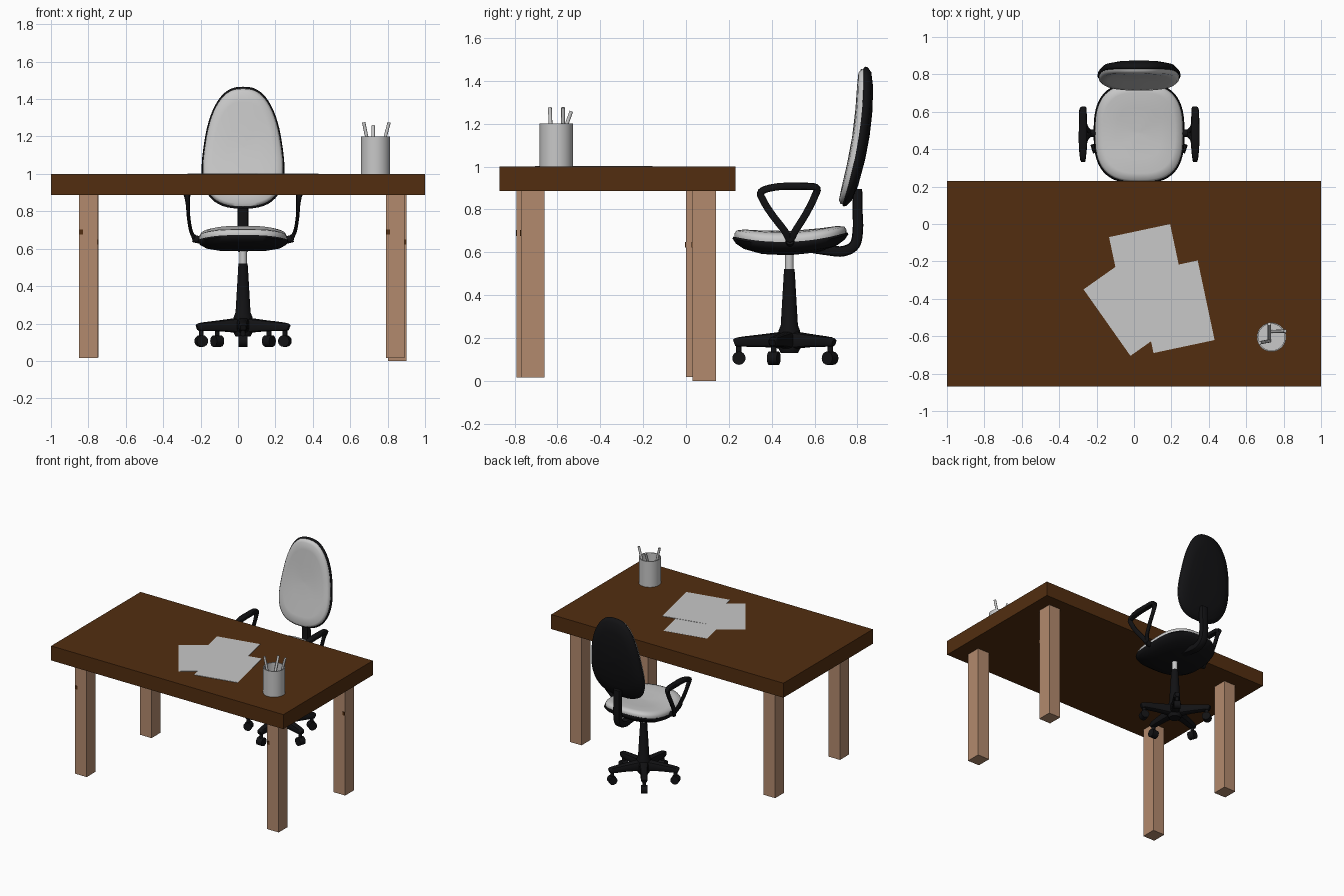
import bpy, bmesh, math
from mathutils import Vector, Matrix

if "Cube" in bpy.data.objects:
    bpy.data.objects.remove(bpy.data.objects["Cube"])


def material(name, rgb):
    m = bpy.data.materials.new(name)
    m.diffuse_color = (*rgb, 1)
    m.use_nodes = True
    m.node_tree.nodes["Principled BSDF"].inputs["Base Color"].default_value = m.diffuse_color
    return m


WOOD_DARK = material("dark wood", (0.085, 0.027, 0.005))
WOOD_LIGHT = material("light wood", (0.45, 0.255, 0.155))
BLACK = material("black plastic", (0.006, 0.006, 0.007))
GREY = material("light grey", (0.58, 0.58, 0.58))
CHAIR = Vector((0.027, 0.482, 0))


def finish(name, bm, mat, loc=(0, 0, 0), rot=0.0, smooth=None):
    bmesh.ops.recalc_face_normals(bm, faces=bm.faces)
    me = bpy.data.meshes.new(name)
    bm.to_mesh(me)
    bm.free()
    me.materials.append(mat)
    if smooth:
        me.shade_smooth()
        me.set_sharp_from_angle(angle=math.radians(smooth))
    ob = bpy.data.objects.new(name, me)
    ob.location = loc
    ob.rotation_euler.z = rot
    bpy.context.collection.objects.link(ob)
    return ob


def box(name, lo, hi, mat, loc=(0, 0, 0), rot=0.0):
    bm = bmesh.new()
    bmesh.ops.create_cube(bm, size=1)
    for v in bm.verts:
        v.co = Vector([(a + b) / 2 + c * (b - a) for a, b, c in zip(lo, hi, v.co)])
    return finish(name, bm, mat, loc, rot)


def skin(name, rings, mat, loc=(0, 0, 0), rot=0.0, cyclic=False, smooth=40):
    """Join equal rings of points into a closed surface."""
    bm = bmesh.new()
    vs = [[bm.verts.new(p) for p in r] for r in rings]
    n = len(vs[0])
    pairs = list(zip(vs, vs[1:])) + ([(vs[-1], vs[0])] if cyclic else [])
    for a, b in pairs:
        for i in range(n):
            j = (i + 1) % n
            bm.faces.new((a[i], a[j], b[j], b[i]))
    if not cyclic:
        bm.faces.new(vs[0])
        bm.faces.new(vs[-1])
    return finish(name, bm, mat, loc, rot, smooth)


def lathe(name, profile, mat, loc, n=32):
    rings = [[(r * math.cos(2 * math.pi * i / n), r * math.sin(2 * math.pi * i / n), z)
              for i in range(n)] for r, z in profile]
    return skin(name, rings, mat, loc)


def rod(name, a, b, r, mat, loc=(0, 0, 0), rot=0.0, n=16):
    a, b = Vector(a), Vector(b)
    q = (b - a).to_track_quat('Z', 'Y')
    ring = [q @ Vector((r * math.cos(2 * math.pi * i / n), r * math.sin(2 * math.pi * i / n), 0))
            for i in range(n)]
    return skin(name, [[a + p for p in ring], [b + p for p in ring]], mat, loc, rot)


def power(c, e):
    return math.copysign(abs(c) ** e, c)


def sweep(name, pts, mat, loc, rot=0.0, cyclic=False, steps=5):
    """Sweep a rounded strap along (x, y, z, width in x, thickness) points."""
    P = [Vector(p) for p in pts]
    n = len(P)
    get = (lambda i: P[i % n]) if cyclic else (lambda i: P[max(0, min(n - 1, i))])
    path = []
    for i in range(n if cyclic else n - 1):
        a, b, c, d = (get(i + k) for k in (-1, 0, 1, 2))
        for s in range(steps):
            t = s / steps
            path.append(0.5 * (2 * b + (c - a) * t + (2 * a - 5 * b + 4 * c - d) * t * t
                               + (3 * b - a - 3 * c + d) * t ** 3))
    if not cyclic:
        path.append(P[-1])
    rings, m = [], len(path)
    for i, p in enumerate(path):
        q0 = path[(i - 1) % m if cyclic else max(0, i - 1)]
        q1 = path[(i + 1) % m if cyclic else min(m - 1, i + 1)]
        t = Vector((0, q1[1] - q0[1], q1[2] - q0[2])).normalized()
        nor = Vector((1, 0, 0)).cross(t)
        ring = []
        for k in range(12):
            g = 2 * math.pi * (k + 0.5) / 12
            ring.append(Vector(p[:3]) + Vector((power(math.cos(g), 0.6) * p[3] / 2, 0, 0))
                        + nor * power(math.sin(g), 0.6) * p[4] / 2)
        rings.append(ring)
    return skin(name, rings, mat, loc, rot, cyclic)


# desk
box("desk_top", (-1, -0.87, 0.887), (1, 0.23, 1.0), WOOD_DARK)
for name, x, y, z in (("front_left_leg", -0.85, -0.79, 0.015), ("front_right_leg", 0.79, -0.77, 0.015),
                      ("back_left_leg", -0.845, 0.0, 0.018), ("back_right_leg", 0.802, 0.03, 0.0)):
    box(name, (x, y, z), (x + 0.1, y + 0.11, 0.89), WOOD_LIGHT)
    # small dark knot on the front face of the leg
    kx, kz = (x + 0.002, 0.69) if "front" in name else (x + 0.078, 0.635)
    box(name + "_knot", (kx, y - 0.004, kz - 0.013), (kx + 0.02, y + 0.003, kz + 0.013), WOOD_DARK)

# paper sheets
for i, (x, y, a) in enumerate(((0.075, -0.248, 12), (-0.008, -0.431, 35.2), (0.2225, -0.4425, 12))):
    box(f"paper_{i + 1}", (-0.167, -0.2175, 0), (0.167, 0.2175, 0.001 + 0.001 * i), GREY,
        (x, y, 1.0), math.radians(a))

# pen cup and pens
CUP = (0.735, -0.605, 1.0)
lathe("pen_cup", [(0.001, 0), (0.078, 0), (0.078, 0.2), (0.071, 0.2), (0.071, 0.01), (0.001, 0.01)], GREY, CUP)
for i, (a, b) in enumerate((((-0.01, -0.02, 0.02), (-0.063, -0.03, 0.275)),
                            ((0.005, 0.03, 0.02), (0.073, 0.032, 0.275)),
                            ((-0.012, -0.015, 0.02), (-0.012, 0.07, 0.258)))):
    rod(f"pen_{i + 1}", a, b, 0.009, GREY, CUP, n=10)

# chair seat: rounded outline, bowed from front to back
N = 56
ANG = [2 * math.pi * i / N for i in range(N)]


def seat_ring(s, dz):
    ring = []
    for a in ANG:
        u, v = s * power(math.cos(a), 0.72), s * power(math.sin(a), 0.72)
        ring.append((0.243 * u, 0.005 + 0.27 * v, 0.647 + 0.035 * v * v + 0.01 * v + dz))
    return ring


def seat_part(name, layers, mat):
    skin(name, [seat_ring(*l) for l in layers], mat, CHAIR, smooth=60)


seat_part("seat_shell", [(0.02, -0.06), (0.5, -0.058), (0.8, -0.046), (0.94, -0.028),
                         (1.0, -0.008), (0.985, 0.002), (0.9, 0.002), (0.02, 0.002)], BLACK)
seat_part("seat_cushion", [(0.02, 0.0), (0.9, 0.0), (0.965, 0.0), (0.97, 0.016), (0.93, 0.034), (0.8, 0.045),
                           (0.5, 0.051), (0.02, 0.053)], GREY)


# chair backrest: tapered outline, leaning back
def back_ring(s, dy):
    ring = []
    for a in ANG:
        c, w = power(math.cos(a), 0.77), power(math.sin(a), 0.77)
        x = s * c * (0.212 - 0.045 * w)
        w *= s
        ring.append((x, 0.81 + 0.05 * w - 0.028 * w * w + dy - CHAIR.y, 1.14 + 0.326 * w))
    return ring


def back_part(name, layers, mat):
    skin(name, [back_ring(*l) for l in layers], mat, CHAIR, smooth=60)


back_part("backrest_shell", [(0.02, -0.004), (0.9, -0.004), (0.98, -0.004), (1.0, 0.004), (0.99, 0.016),
                             (0.92, 0.032), (0.7, 0.042), (0.35, 0.045), (0.02, 0.046)], BLACK)
back_part("backrest_cushion", [(0.02, 0.0), (0.9, 0.0), (0.97, -0.002), (0.965, -0.015), (0.91, -0.028),
                               (0.75, -0.033), (0.4, -0.035), (0.02, -0.035)], GREY)
sweep("backrest_support", [(0, 0.08, 0.625, 0.07, 0.05), (0, 0.18, 0.61, 0.06, 0.05),
                           (0, 0.25, 0.605, 0.06, 0.05), (0, 0.305, 0.635, 0.06, 0.05),
                           (0, 0.32, 0.71, 0.06, 0.05), (0, 0.318, 0.80, 0.06, 0.048),
                           (0, 0.318, 0.895, 0.06, 0.045)], BLACK, CHAIR)

# armrests: closed straps, mirrored
ARM = [(0.30, -0.132, 0.882, 0.03), (0.30, -0.06, 0.905, 0.045), (0.30, 0.04, 0.908, 0.045),
       (0.30, 0.125, 0.902, 0.04), (0.293, 0.118, 0.86, 0.02), (0.292, 0.078, 0.78, 0.018),
       (0.28, 0.028, 0.70, 0.018), (0.262, 0.003, 0.66, 0.022), (0.28, -0.022, 0.70, 0.018),
       (0.292, -0.08, 0.775, 0.018), (0.296, -0.118, 0.835, 0.02)]
for side, s in (("left", -1), ("right", 1)):
    sweep(side + "_armrest", [(s * x, y, z, w, 0.034) for x, y, z, w in ARM], BLACK, CHAIR, cyclic=True)
    rod(side + "_armrest_bracket", (s * 0.15, 0.003, 0.628), (s * 0.268, 0.003, 0.655), 0.02, BLACK, CHAIR)

# column and five-legged base
lathe("gas_lift", [(0.02, 0.45), (0.02, 0.61)], GREY, CHAIR, 20)
lathe("column", [(0.04, 0.13), (0.05, 0.15), (0.05, 0.235), (0.04, 0.26), (0.026, 0.5), (0.024, 0.522)],
      BLACK, CHAIR, 24)
for i in range(5):
    r = math.radians(72 * i)
    sweep(f"base_leg_{i + 1}", [(0, -0.02, 0.19, 0.07, 0.085), (0, -0.12, 0.188, 0.055, 0.062),
                                (0, -0.235, 0.182, 0.046, 0.045), (0, -0.258, 0.178, 0.03, 0.03)],
          BLACK, CHAIR, r, steps=3)
    rod(f"caster_stem_{i + 1}", (0, -0.235, 0.11), (0, -0.235, 0.18), 0.013, BLACK, CHAIR, r)
    rod(f"caster_wheel_{i + 1}", (-0.024, -0.235, 0.106), (0.024, -0.235, 0.106), 0.031, BLACK, CHAIR, r)
